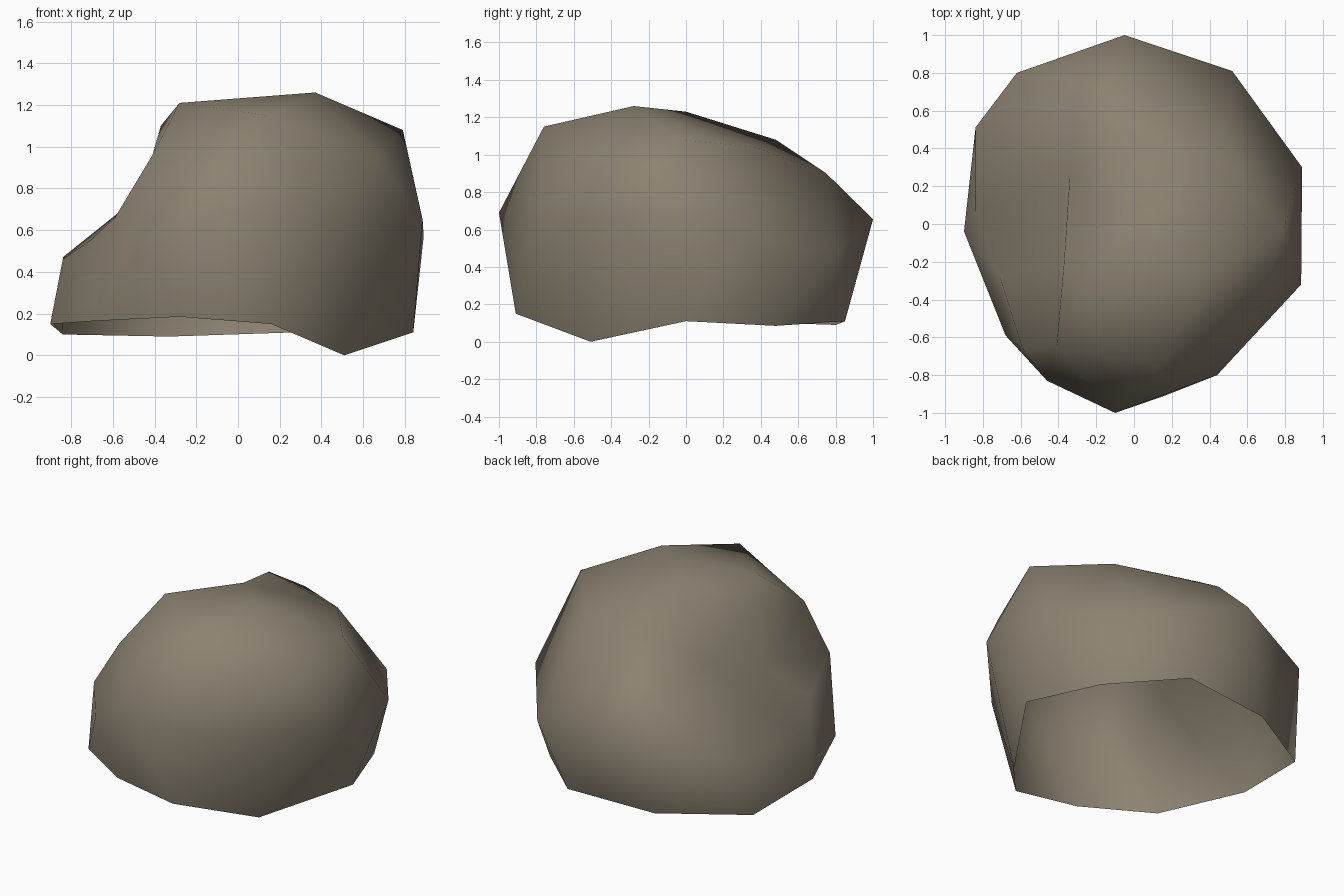
import bpy, bmesh
from mathutils import Vector

if "Cube" in bpy.data.objects:
    bpy.data.objects.remove(bpy.data.objects["Cube"])

# Open lower rim, then the corners of the boulder by height
rim = [(.84, 0, .11), (.66, .48, .085), (.27, .85, .11), (-.33, .80, .09), (-.84, .5, .10),
       (-.9, -.04, .15), (-.68, -.59, .165), (-.28, -.86, .185), (.16, -.91, .15), (.51, -.51, 0)]
waist = [(.89, .30, .57), (.52, .81, .48), (-.05, 1, .655), (-.62, .80, .53), (-.84, .51, .47),
         (-.84, .06, .46), (-.46, -.83, .53), (-.1, -1, .69), (.44, -.80, .60), (.885, -.32, .65)]
scoop = [(-.59, -.66, .66), (-.71, -.28, .55), (-.40, -.22, .70), (-.34, .25, .87),
         (-.41, -.65, .96), (-.37, -.2, 1.10)]
crown = [(.79, -.03, 1.08), (.47, .37, 1.04), (-.03, .75, .90), (-.31, .68, .87), (-.11, .48, 1.08),
         (-.28, -.36, 1.21), (.04, 0, 1.23), (.37, -.28, 1.26), (.14, -.76, 1.15), (.66, -.48, .96)]
points = [Vector(p) for p in rim + waist + scoop + crown]

# Skin the corners: triangulate their directions on a sphere, then push them to place
centre = Vector((0, 0, .42))
bm = bmesh.new()
verts = [bm.verts.new((p - centre).normalized()) for p in points]
bmesh.ops.convex_hull(bm, input=verts)
for v, p in zip(verts, points):
    v.co = p

# Leave the underside open
rim_verts = set(verts[:len(rim)])
under = [f for f in bm.faces if all(v in rim_verts for v in f.verts)]
bmesh.ops.delete(bm, geom=under, context='FACES')
bmesh.ops.recalc_face_normals(bm, faces=bm.faces)
if sum(f.normal.z * f.calc_area() for f in bm.faces) < 0:
    bmesh.ops.reverse_faces(bm, faces=bm.faces)
for f in bm.faces:
    f.smooth = True

mesh = bpy.data.meshes.new("boulder")
bm.to_mesh(mesh)
bm.free()
stone = bpy.data.materials.new("warm grey stone")
stone.diffuse_color = (.258, .222, .165, 1)
stone.use_nodes = True
stone.node_tree.nodes["Principled BSDF"].inputs["Base Color"].default_value = stone.diffuse_color
mesh.materials.append(stone)
boulder = bpy.data.objects.new("boulder", mesh)
bpy.context.collection.objects.link(boulder)
